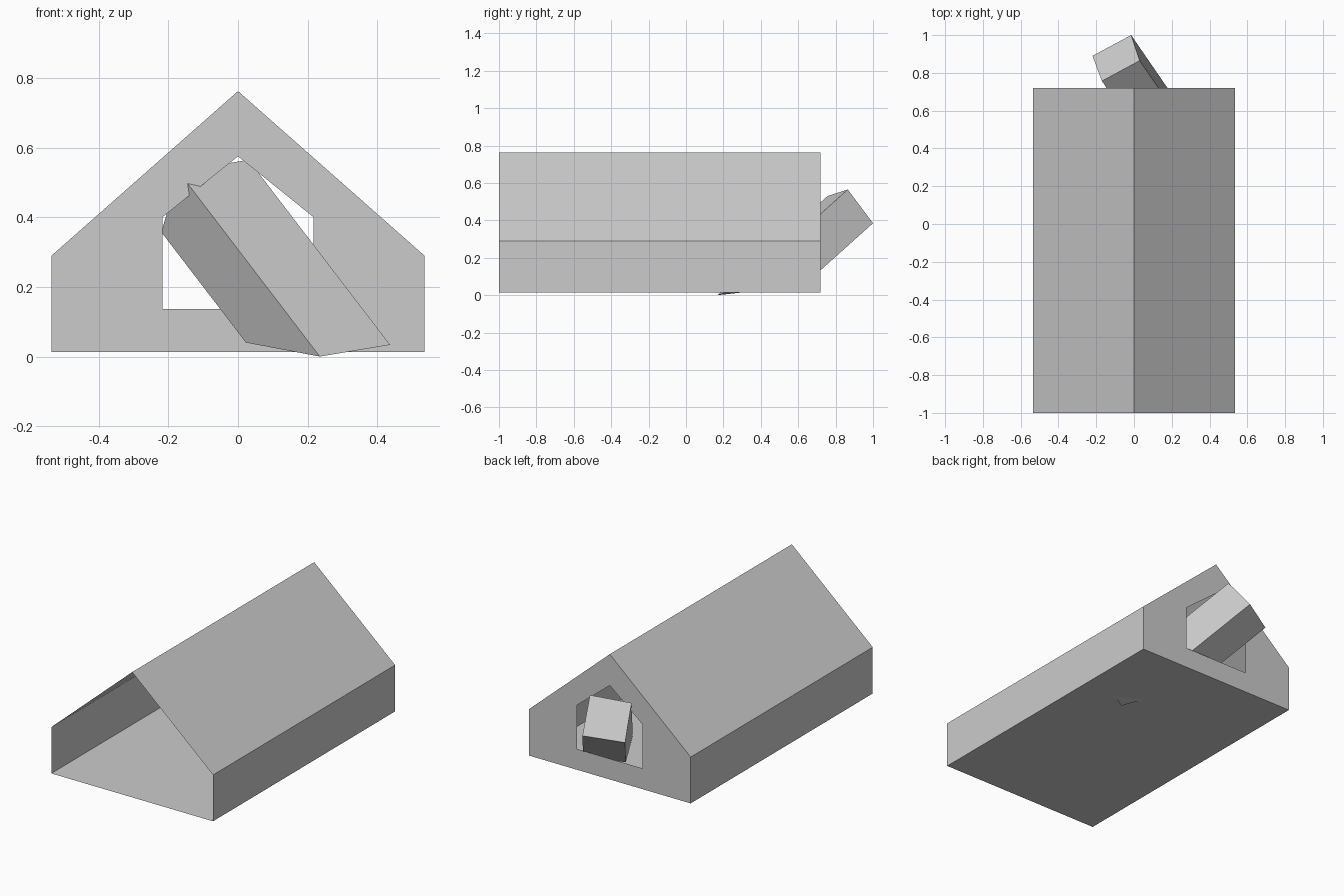
import bpy
from mathutils import Vector

if "Cube" in bpy.data.objects:
    bpy.data.objects.remove(bpy.data.objects["Cube"])

FRONT, BACK = -1.0, 0.72


def add_mesh(name, verts, faces):
    mesh = bpy.data.meshes.new(name)
    mesh.from_pydata([tuple(v) for v in verts], [], faces)
    mesh.update()
    obj = bpy.data.objects.new(name, mesh)
    bpy.context.collection.objects.link(obj)
    return obj


def house_profile(half_width, base, eave, peak):
    return [(-half_width, base), (half_width, base), (half_width, eave),
            (0, peak), (-half_width, eave)]


def ring(profile, y):
    return [(x, y, z) for x, z in profile]


outer = house_profile(0.535, 0.013, 0.29, 0.762)
inner = house_profile(0.217, 0.137, 0.40, 0.575)

# Thin-walled house shell: open front, back wall with a house-shaped opening
verts = ring(outer, FRONT) + ring(outer, BACK) + ring(inner, BACK)
faces = []
for start in (0, 5):
    for i in range(5):
        j = (i + 1) % 5
        faces.append((start + i, start + j, start + 5 + j, start + 5 + i))
add_mesh("house_shell", verts, faces)

# Square tilted beam leaning through the opening, lower end cut near the floor
axis = Vector((0.457, -0.665, -0.597))
top = [Vector(p) for p in ((-0.015, 1.0, 0.385), (0.03, 0.865, 0.565),
                           (-0.17, 0.757, 0.53), (-0.22, 0.89, 0.357))]
lengths = (0.531, 0.89, 0.886, 0.531)
bottom = [p + axis * t for p, t in zip(top, lengths)]
bottom[2].z = 0.0
sides = [(i, i + 4, (i + 1) % 4 + 4, (i + 1) % 4) for i in range(4)]
add_mesh("leaning_beam", top + bottom, [(0, 1, 2, 3), (7, 6, 5, 4)] + sides)
